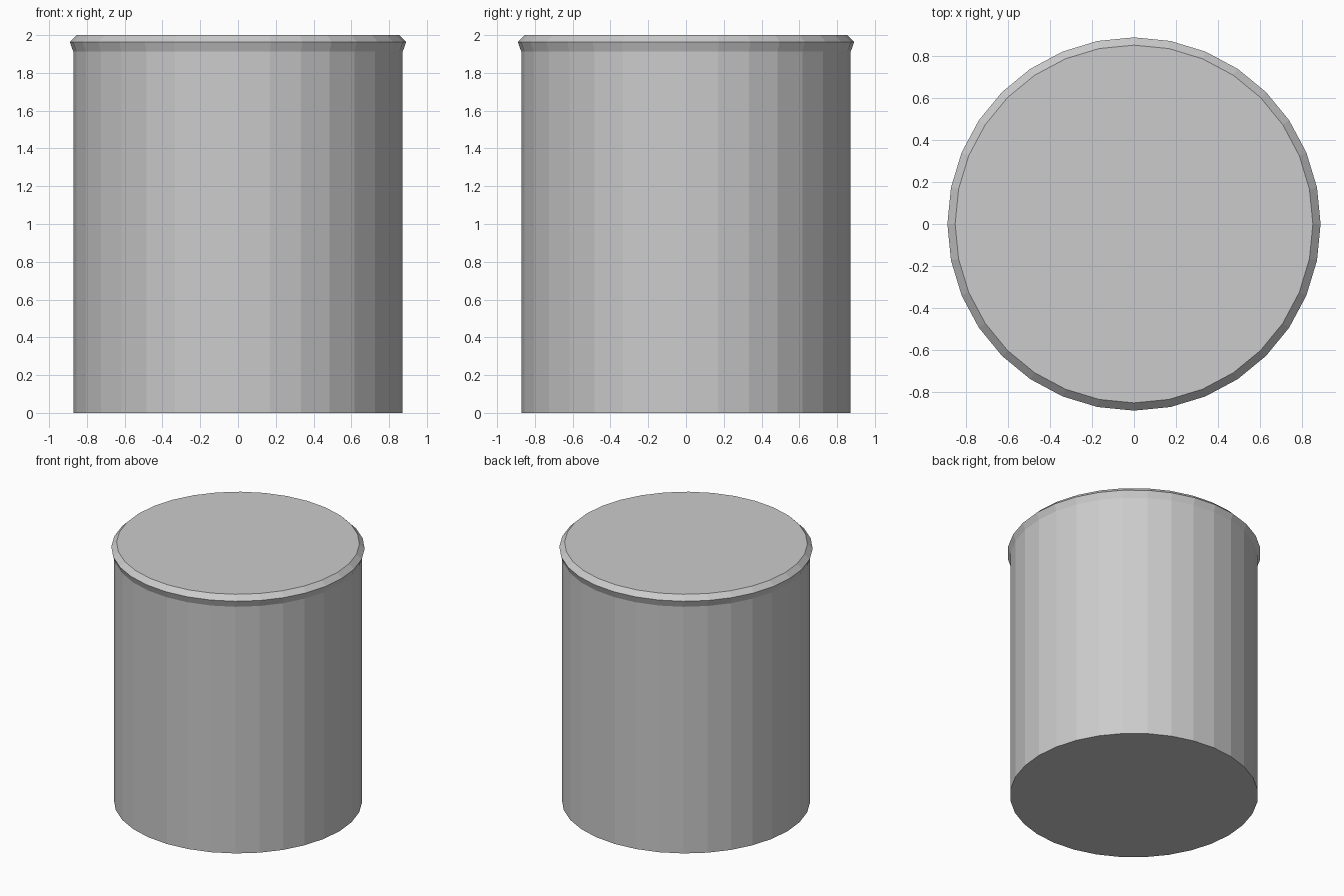
import bpy, bmesh
from math import cos, sin, tau

if "Cube" in bpy.data.objects:
    bpy.data.objects.remove(bpy.data.objects["Cube"])

SIDES = 32


def lathe(name, profile):
    """Closed solid from (radius, z) rings, capped at both ends, flat faces."""
    bm = bmesh.new()
    rings = [[bm.verts.new((r * cos(tau * i / SIDES), r * sin(tau * i / SIDES), z))
              for i in range(SIDES)] for r, z in profile]
    for low, high in zip(rings, rings[1:]):
        for i in range(SIDES):
            j = (i + 1) % SIDES
            bm.faces.new((low[i], low[j], high[j], high[i]))
    bm.faces.new(rings[0][::-1])
    bm.faces.new(rings[-1])
    mesh = bpy.data.meshes.new(name)
    bm.to_mesh(mesh)
    bm.free()
    obj = bpy.data.objects.new(name, mesh)
    bpy.context.collection.objects.link(obj)
    return obj


# Straight body with flared, bevelled rim and flat top
lathe("canister", [(0.872, 0), (0.872, 1.912), (0.89, 1.963), (0.853, 2.0)])
